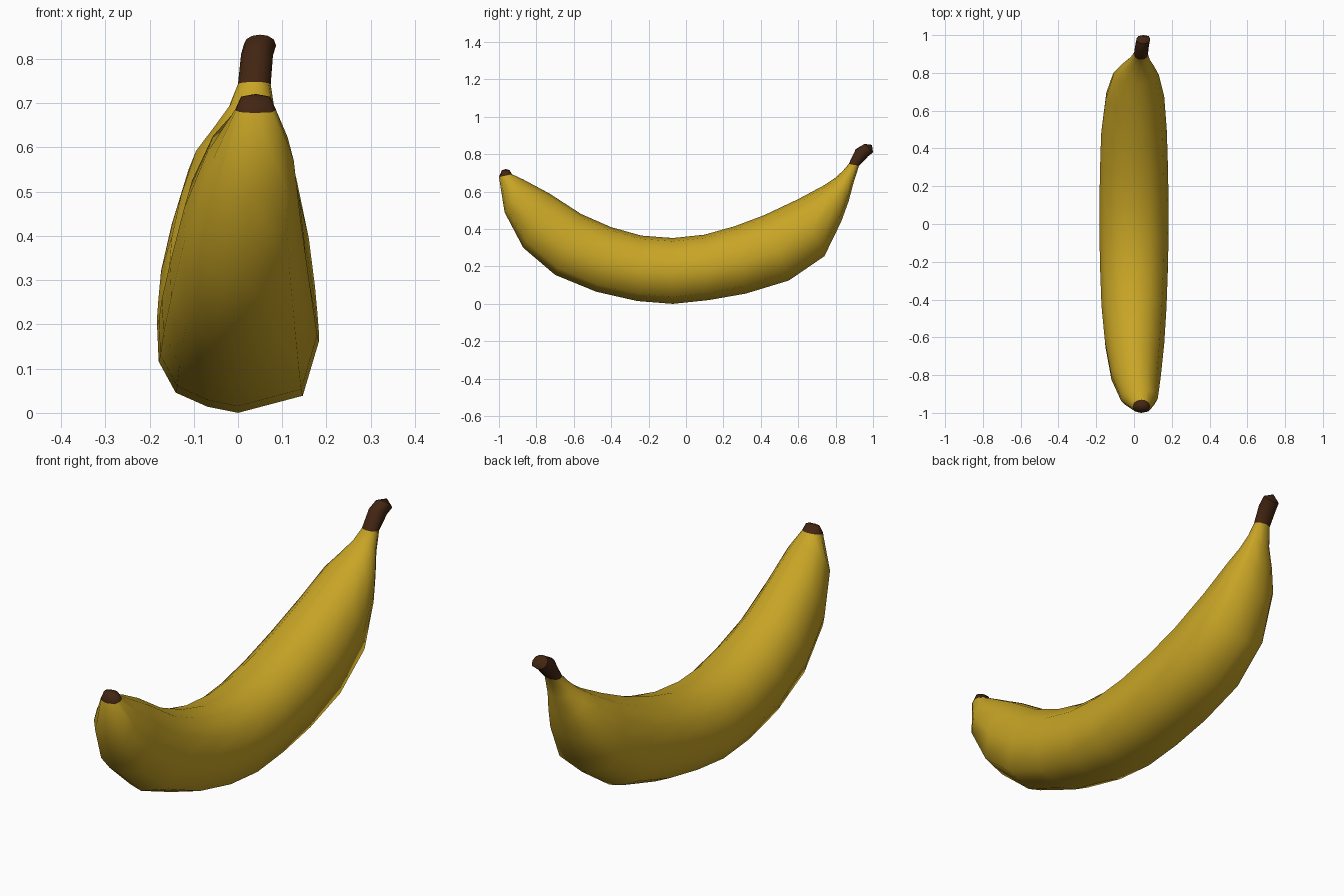
import bpy, bmesh

def material(name, rgb):
    m = bpy.data.materials.new(name)
    m.diffuse_color = (*rgb, 1)
    return m

yellow = material("banana yellow", (0.578, 0.376, 0.019))
brown = material("dark brown", (0.054, 0.0185, 0.006))

# ridged cross-section: (sideways -1..1, outer curve 0 .. inner curve 1)
SECTION = [(0, 0), (.8, .11), (1, .46), (.86, .76), (.47, .95), (0, 1),
           (-.5, .94), (-.86, .78), (-1, .56), (-.98, .33), (-.77, .13), (-.38, .04)]

# stations from blossom tip to stem: inner y, inner z, outer y, outer z, centre x, half width
RINGS = [
    (-.945, .716, -.985, .714, .04, .033),
    (-.930, .693, -1.00, .678, .04, .046),
    (-.870, .665, -.970, .490, .028, .098),
    (-.730, .590, -.870, .300, .010, .132),
    (-.560, .480, -.700, .155, .003, .157),
    (-.400, .410, -.480, .065, 0, .172),
    (-.240, .365, -.260, .015, 0, .179),
    (-.070, .352, -.070, .000, 0, .183),
    (.100, .370, .120, .020, 0, .183),
    (.260, .415, .320, .055, 0, .180),
    (.420, .475, .550, .125, 0, .174),
    (.600, .560, .740, .255, .005, .155),
    (.740, .635, .830, .440, .010, .122),
    (.800, .675, .870, .550, .020, .085),
    (.840, .713, .895, .645, .030, .054),
    (.870, .748, .925, .738, .037, .037),
    (.908, .828, .975, .790, .043, .036),
    (.955, .855, 1.00, .810, .050, .036),
]
FIRST_STEM = 15

bm = bmesh.new()
rings = []
for iy, iz, oy, oz, cx, hw in RINGS:
    rings.append([bm.verts.new((cx + hw * u, oy + t * (iy - oy), oz + t * (iz - oz)))
                  for u, t in SECTION])

# skin between stations, brown at the tip and the stem
n = len(SECTION)
for k in range(len(rings) - 1):
    a, b = rings[k], rings[k + 1]
    for i in range(n):
        j = (i + 1) % n
        f = bm.faces.new((a[i], a[j], b[j], b[i]))
        f.material_index = 1 if k == 0 or k >= FIRST_STEM else 0

# domed caps on both ends
for ring, centre in ((rings[0], (.04, -.963, .721)), (rings[-1], (.052, .994, .850))):
    c = bm.verts.new(centre)
    for i in range(n):
        bm.faces.new((ring[i], ring[(i + 1) % n], c)).material_index = 1

bmesh.ops.recalc_face_normals(bm, faces=bm.faces)
for f in bm.faces:
    f.smooth = True
# crisp rim on the cut stem
stem_end = set(rings[-1])
for e in bm.edges:
    if e.verts[0] in stem_end and e.verts[1] in stem_end:
        e.smooth = False

mesh = bpy.data.meshes.new("banana")
bm.to_mesh(mesh)
bm.free()
mesh.materials.append(yellow)
mesh.materials.append(brown)
obj = bpy.data.objects.new("banana", mesh)
bpy.context.collection.objects.link(obj)
